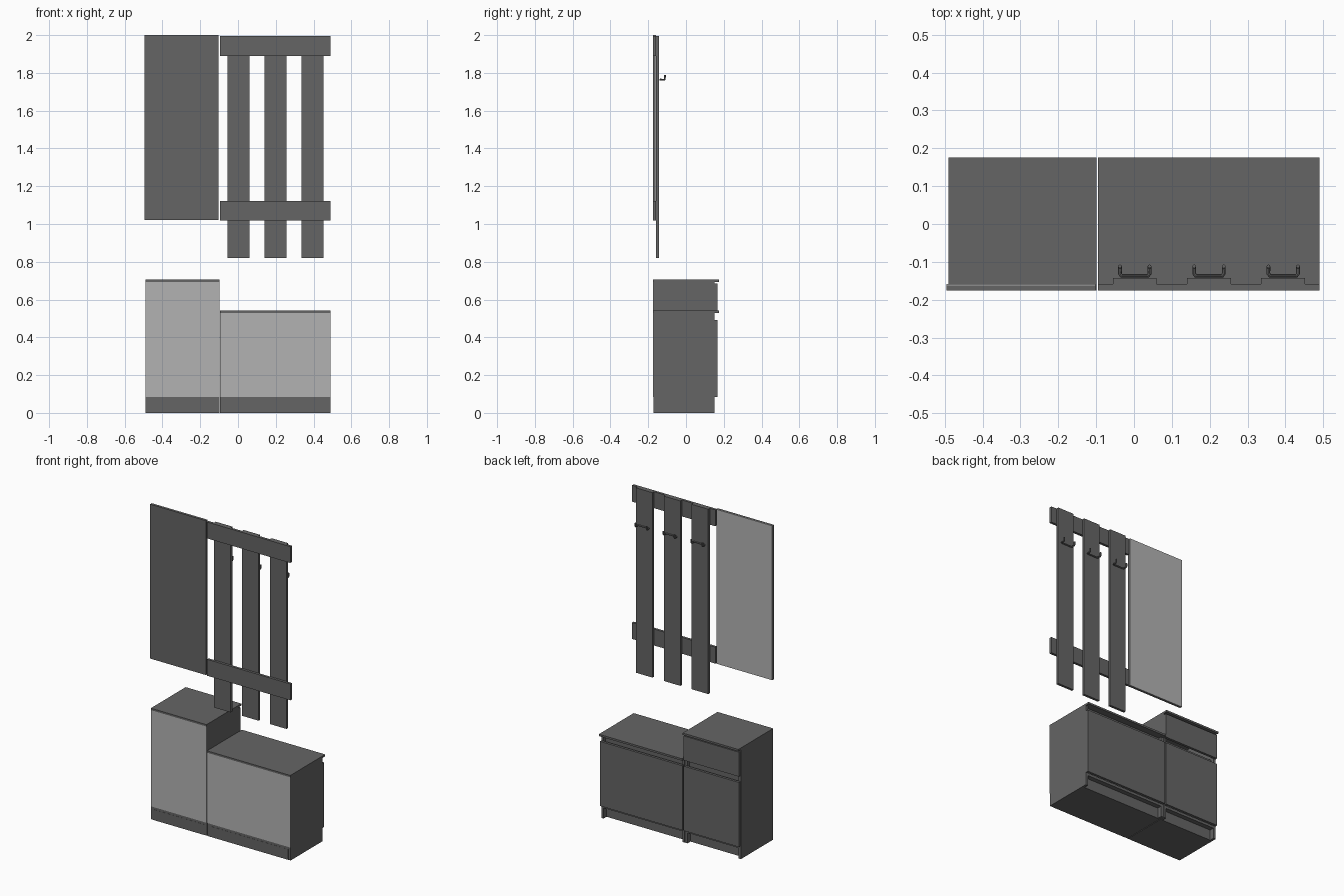
import bpy

if "Cube" in bpy.data.objects:
    bpy.data.objects.remove(bpy.data.objects["Cube"])

T = 0.016        # board thickness
BACK = -0.175    # wall plane
CARCASS = 0.150  # front edge of cabinet sides
PLINTH = 0.083   # plinth height


def material(name, g):
    m = bpy.data.materials.new(name)
    m.diffuse_color = (g, g, g, 1)
    m.use_nodes = True
    m.node_tree.nodes["Principled BSDF"].inputs["Base Color"].default_value = m.diffuse_color
    return m


DARK = material("dark_board", 0.13)
LIGHT = material("light_panel", 0.45)


def box(name, x, y, z, mat=DARK):
    bpy.ops.mesh.primitive_cube_add(size=1)
    o = bpy.context.object
    o.name = name
    for v in o.data.vertices:
        for i, (a, b) in enumerate((x, y, z)):
            v.co[i] = a if v.co[i] < 0 else b
    o.data.materials.append(mat)
    return o


def cabinet(name, x0, x1, top, fronts):
    inner = (x0 + T, x1 - T)
    under = top - 0.012
    # carcass
    box(name + "_top", (x0, x1), (BACK, 0.175), (under, top))
    for side, a in (("left", x0), ("right", x1 - T)):
        box(f"{name}_{side}_side", (a, a + T), (BACK + 0.003, CARCASS), (0, under))
    box(name + "_plinth", inner, (BACK + 0.002, 0.12), (0, PLINTH - T))
    box(name + "_floor", inner, (BACK + 0.003, CARCASS), (PLINTH - T, PLINTH))
    box(name + "_back", (x0, x1), (BACK, BACK + 0.003), (PLINTH, under), LIGHT)
    # recessed grip rails and overlaid fronts
    for part, z0, z1 in fronts:
        box(f"{name}_{part}", (x0 + 0.002, x1 - 0.002), (CARCASS + 0.001, 0.167), (z0, z1))
        box(f"{name}_{part}_grip_rail", inner, (0.115, 0.13),
            (z1 - 0.02, min(z1 + 0.036, under)))


cabinet("tall_cabinet", -0.490, -0.099, 0.706,
        [("door", PLINTH, 0.493), ("drawer", 0.53, 0.685)])
cabinet("bench_cabinet", -0.095, 0.490, 0.541, [("door", PLINTH, 0.493)])

# wall mirror: backing board with glass on the room side
box("mirror_board", (-0.495, -0.102), (BACK, -0.162), (1.02, 2.0))
box("mirror_glass", (-0.495, -0.102), (-0.162, -0.158), (1.02, 2.0), LIGHT)

# coat rack rails
for label, z0, z1 in (("lower", 1.018, 1.122), ("upper", 1.89, 1.994)):
    box(f"{label}_rack_rail", (-0.095, 0.490), (BACK, -0.159), (z0, z1))


def hook(name, cx):
    # bent rod: two upturned prongs joined by a bar on the plank
    half = [(-0.039, -0.112, 1.788), (-0.039, -0.112, 1.768), (-0.039, -0.116, 1.764),
            (-0.039, -0.131, 1.764), (-0.035, -0.137, 1.764)]
    pts = half + [(-x, y, z) for x, y, z in reversed(half)]
    c = bpy.data.curves.new(name, 'CURVE')
    c.dimensions = '3D'
    c.bevel_depth = 0.005
    c.bevel_resolution = 2
    c.use_fill_caps = True
    s = c.splines.new('POLY')
    s.points.add(len(pts) - 1)
    for p, (x, y, z) in zip(s.points, pts):
        p.co = (cx + x, y, z, 1)
    o = bpy.data.objects.new(name, c)
    bpy.context.collection.objects.link(o)
    c.materials.append(DARK)
    bpy.ops.object.select_all(action='DESELECT')
    o.select_set(True)
    bpy.context.view_layer.objects.active = o
    bpy.ops.object.convert(target='MESH')
    bpy.ops.object.shade_smooth_by_angle()


# vertical planks, each with a double hook
for i, cx in enumerate((0.002, 0.198, 0.394), 1):
    box(f"rack_plank_{i}", (cx - 0.058, cx + 0.058), (-0.159, -0.143), (0.82, 1.994))
    hook(f"coat_hook_{i}", cx)
